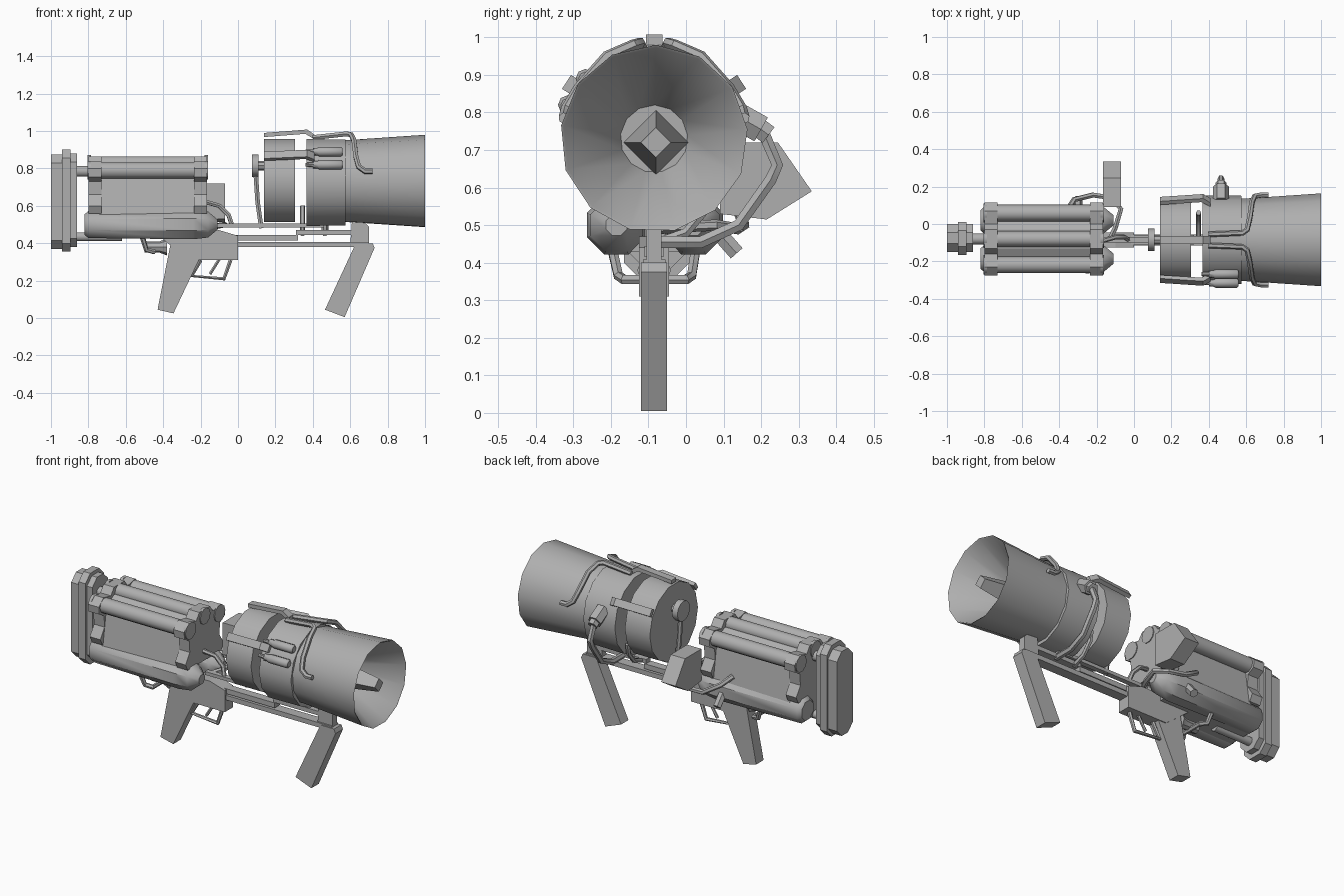
import bpy, bmesh, math
from mathutils import Vector

if "Cube" in bpy.data.objects:
    bpy.data.objects.remove(bpy.data.objects["Cube"])

CY, CZ = -0.085, 0.73          # barrel axis
grey = bpy.data.materials.new("plain_grey")
grey.diffuse_color = (0.43, 0.43, 0.43, 1)
grey.use_nodes = True
grey.node_tree.nodes["Principled BSDF"].inputs["Base Color"].default_value = grey.diffuse_color


def finish(name, mesh, smooth=True):
    obj = bpy.data.objects.new(name, mesh)
    bpy.context.collection.objects.link(obj)
    mesh.materials.clear()
    mesh.materials.append(grey)
    if smooth:
        bpy.ops.object.select_all(action='DESELECT')
        obj.select_set(True)
        bpy.context.view_layer.objects.active = obj
        bpy.ops.object.shade_smooth_by_angle(angle=math.radians(40))
    return obj


def from_bm(name, bm, smooth=True):
    bmesh.ops.recalc_face_normals(bm, faces=bm.faces)
    mesh = bpy.data.meshes.new(name)
    bm.to_mesh(mesh)
    bm.free()
    return finish(name, mesh, smooth)


def lathe(name, profile, y, z, sides=12, turn=0.0):
    """Spin (x, radius) points about an axis along x; ends are capped."""
    bm = bmesh.new()
    rings = []
    for x, r in profile:
        rings.append([bm.verts.new((x, y + r * math.cos(a), z + r * math.sin(a)))
                      for a in (turn + math.tau * i / sides for i in range(sides))])
    for a, b in zip(rings, rings[1:]):
        for i in range(sides):
            j = (i + 1) % sides
            bm.faces.new((a[i], a[j], b[j], b[i]))
    bm.faces.new(rings[0])
    bm.faces.new(rings[-1])
    return from_bm(name, bm)


def prism(name, pts, lo, hi, axis='Y'):
    """Extrude a profile: (x, z) points along y, or (y, z) points along x."""
    bm = bmesh.new()
    put = (lambda p, d: (p[0], d, p[1])) if axis == 'Y' else (lambda p, d: (d, p[0], p[1]))
    a = [bm.verts.new(put(p, lo)) for p in pts]
    b = [bm.verts.new(put(p, hi)) for p in pts]
    bm.faces.new(a)
    bm.faces.new(b)
    for i in range(len(pts)):
        j = (i + 1) % len(pts)
        bm.faces.new((a[i], a[j], b[j], b[i]))
    return from_bm(name, bm, False)


def box(name, x0, x1, y0, y1, z0, z1):
    return prism(name, [(x0, z0), (x1, z0), (x1, z1), (x0, z1)], y0, y1)


def tube(name, pts, r):
    cu = bpy.data.curves.new(name, 'CURVE')
    cu.dimensions = '3D'
    cu.bevel_depth, cu.bevel_resolution, cu.use_fill_caps = r, 1, True
    sp = cu.splines.new('POLY')
    sp.points.add(len(pts) - 1)
    for p, c in zip(sp.points, pts):
        p.co = (*c, 1)
    tmp = bpy.data.objects.new(name + "_path", cu)
    bpy.context.collection.objects.link(tmp)
    bpy.context.view_layer.update()
    mesh = bpy.data.meshes.new_from_object(tmp.evaluated_get(bpy.context.evaluated_depsgraph_get()))
    bpy.data.objects.remove(tmp)
    return finish(name, mesh)


def mirror_y(pts):
    return [(x, 2 * CY - y, z) for x, y, z in pts]


# Barrel: open horn with spike, two drums
lathe("horn", [(0.57, 0.222), (0.62, 0.224), (1.0, 0.25), (0.995, 0.243), (0.70, 0.09)], CY, CZ, 13, 0.1)
lathe("horn_spike", [(0.69, 0.088), (0.99, 0.04)], CY + 0.005, CZ - 0.01, 4)
lathe("middle_drum", [(0.365, 0.238), (0.575, 0.236)], CY, CZ - 0.005, 14)
lathe("rear_drum", [(0.14, 0.228), (0.305, 0.228)], CY, CZ + 0.005, 14)

# Knob and stem behind the drums
lathe("knob", [(0.075, 0.06), (0.11, 0.06)], CY, 0.815, 12)
lathe("knob_axle", [(0.11, 0.025), (0.145, 0.025)], CY, 0.815, 8)
tube("knob_stem", [(0.095, CY, 0.77), (0.105, CY, 0.62), (0.125, CY, 0.48)], 0.014)

# Straps linking the drums: top and both flanks
for i, ang in enumerate((90, 33, 147)):
    a = math.radians(ang)
    out, side = Vector((0, math.cos(a), math.sin(a))), Vector((0, -math.sin(a), math.cos(a)))
    c = Vector((0, CY, CZ))
    bm = bmesh.new()
    prof = [(0.14, 0.238), (0.14, 0.26), (0.37, 0.278), (0.41, 0.25), (0.41, 0.225), (0.36, 0.255)]
    f = [[bm.verts.new(c + Vector((x, 0, 0)) + out * r + side * s) for x, r in prof]
         for s in (-0.022, 0.022)]
    for ring in f:
        bm.faces.new(ring)
    for k in range(6):
        m = (k + 1) % 6
        bm.faces.new((f[0][k], f[0][m], f[1][m], f[1][k]))
    from_bm("strap_%d" % (i + 1), bm, False)

# Small canisters on the left flank
for i, (y, z) in enumerate(((-0.268, 0.89), (-0.315, 0.82))):
    lathe("canister_%d" % (i + 1), [(0.36, 0.01), (0.40, 0.012), (0.40, 0.02), (0.425, 0.02),
          (0.435, 0.026), (0.55, 0.026), (0.56, 0.018)], y, z, 8)

# Paired pipes over the horn
over = [(0.40, -0.055, 0.965), (0.58, -0.048, 0.985), (0.605, -0.03, 0.98), (0.62, 0.04, 0.95),
        (0.63, 0.115, 0.865), (0.645, 0.148, 0.81), (0.68, 0.155, 0.785), (0.72, 0.155, 0.785)]
tube("horn_pipe_right", over, 0.015)
tube("horn_pipe_left", mirror_y(over), 0.015)

# Side nozzle and its feed pipe
tube("nozzle", [(0.465, 0.12, 0.80), (0.465, 0.20, 0.755)], 0.042)
tube("nozzle_collar", [(0.465, 0.18, 0.77), (0.465, 0.22, 0.74)], 0.03)
tube("feed_pipe", [(0.465, 0.205, 0.75), (0.465, 0.243, 0.66), (0.465, 0.225, 0.62), (0.465, 0.14, 0.50),
                   (0.465, 0.04, 0.455), (0.465, CY, 0.455)], 0.018)
tube("gap_pipe", [(0.345, 0.06, 0.60), (0.345, 0.05, 0.54), (0.345, 0.0, 0.48), (0.345, CY, 0.45)], 0.014)

# Rails and front grip
box("upper_rail", -0.15, 0.46, -0.10, -0.07, 0.485, 0.505)
box("middle_rail", -0.05, 0.32, -0.11, -0.06, 0.415, 0.445)
box("front_rail", 0.31, 0.63, -0.105, -0.065, 0.445, 0.47)
box("lower_rail", -0.01, 0.70, -0.115, -0.055, 0.38, 0.408)
prism("front_post", [(0.60, 0.39), (0.70, 0.39), (0.70, 0.49), (0.66, 0.53), (0.61, 0.53)], -0.105, -0.065)
prism("front_grip", [(0.63, 0.40), (0.72, 0.40), (0.73, 0.375), (0.57, 0.005), (0.465, 0.045)], -0.12, -0.05)

# Receiver, rear grip and trigger guard
prism("receiver", [(-0.41, 0.43), (-0.35, 0.38), (-0.26, 0.31), (0, 0.31), (0, 0.44), (-0.1, 0.47), (-0.4, 0.46)],
      -0.125, -0.045)
prism("rear_grip", [(-0.36, 0.40), (-0.43, 0.045), (-0.345, 0.025), (-0.20, 0.33), (-0.20, 0.42)], -0.12, -0.05)
tube("trigger_guard", [(-0.20, CY, 0.31), (-0.245, CY, 0.225), (-0.075, CY, 0.21), (-0.04, CY, 0.31)], 0.012)
tube("trigger", [(-0.10, CY, 0.315), (-0.15, CY, 0.235)], 0.009)

# Rear cage: lobed end plates, three long cylinders and core
half = [(0.08, 0.56), (0.10, 0.60), (0.06, 0.66), (0.065, 0.73), (0.11, 0.755), (0.115, 0.80),
        (0.07, 0.84), (0.0, 0.825), (-0.03, 0.865)]
lobed = half + [(-0.16 - y, z) for y, z in reversed(half)]
prism("cage_plate_rear", lobed, -0.80, -0.73, 'X')
prism("cage_plate_front", lobed, -0.235, -0.165, 'X')
prism("cage_core", [(-0.24, 0.52), (0.08, 0.52), (0.04, 0.78), (-0.03, 0.82), (-0.13, 0.82), (-0.20, 0.78)],
      -0.74, -0.22, 'X')
for n, y, z, r in (("right", 0.058, 0.79, 0.045), ("top", -0.08, 0.825, 0.042), ("left", -0.218, 0.79, 0.045)):
    lathe("cage_cylinder_" + n, [(-0.79, r), (-0.175, r)], y, z, 10)
    for x in (-0.805, -0.178):
        lathe("cylinder_cap_" + n, [(x, r + 0.006), (x + 0.018, r + 0.006)], y, z, 10)

# Lower pods with tapered noses, and belly between them
for n, y in (("left", -0.185), ("right", 0.02)):
    lathe("lower_pod_" + n, [(-0.82, 0.06), (-0.80, 0.078), (-0.24, 0.085), (-0.16, 0.075), (-0.11, 0.03)],
          y, 0.50, 8, math.pi / 8)
prism("belly", [(-0.20, 0.43), (0.03, 0.43), (0.06, 0.56), (-0.22, 0.56)], -0.80, -0.22, 'X')

# Shoulder plate: three stacked chamfered slabs on two struts
for n, x0, x1, y0, y1, z0, z1 in (("back", -1.0, -0.94, -0.15, 0.0, 0.37, 0.875),
                                  ("rim", -0.94, -0.895, -0.165, 0.01, 0.355, 0.90),
                                  ("front", -0.895, -0.86, -0.15, 0.0, 0.38, 0.88)):
    c = 0.045
    prism("shoulder_plate_" + n, [(y0 + c, z0), (y1 - c, z0), (y1, z0 + c), (y1, z1 - c),
          (y1 - c, z1), (y0 + c, z1), (y0, z1 - c), (y0, z0 + c)], x0, x1, 'X')
lathe("upper_strut", [(-0.87, 0.03), (-0.79, 0.03)], -0.08, 0.785, 10)
lathe("lower_strut", [(-0.87, 0.025), (-0.62, 0.025)], -0.08, 0.435, 10)

# Side box beside the cage
prism("side_box", [(0.09, 0.72), (0.245, 0.72), (0.335, 0.59), (0.215, 0.515), (0.09, 0.53)], -0.165, -0.07, 'X')

# Loose hoses and fittings
tube("under_pipe", [(-0.51, -0.195, 0.43), (-0.49, -0.18, 0.365), (-0.45, -0.165, 0.355),
                    (-0.45, 0.0, 0.355), (-0.49, 0.015, 0.365), (-0.51, 0.025, 0.43)], 0.014)
lathe("under_plug", [(-0.50, 0.03), (-0.42, 0.03), (-0.38, 0.045)], CY, 0.38, 8)
tube("side_hose", [(-0.36, 0.07, 0.60), (-0.32, 0.13, 0.56), (-0.22, 0.155, 0.50), (-0.12, 0.14, 0.49),
                   (-0.07, 0.08, 0.50), (-0.10, -0.02, 0.495), (-0.13, CY, 0.49)], 0.015)
tube("front_hose", [(-0.17, -0.09, 0.62), (-0.10, -0.07, 0.60), (-0.05, -0.07, 0.55), (-0.03, CY, 0.49)], 0.013)
tube("side_fitting", [(-0.30, 0.06, 0.51), (-0.30, 0.135, 0.425)], 0.024)
